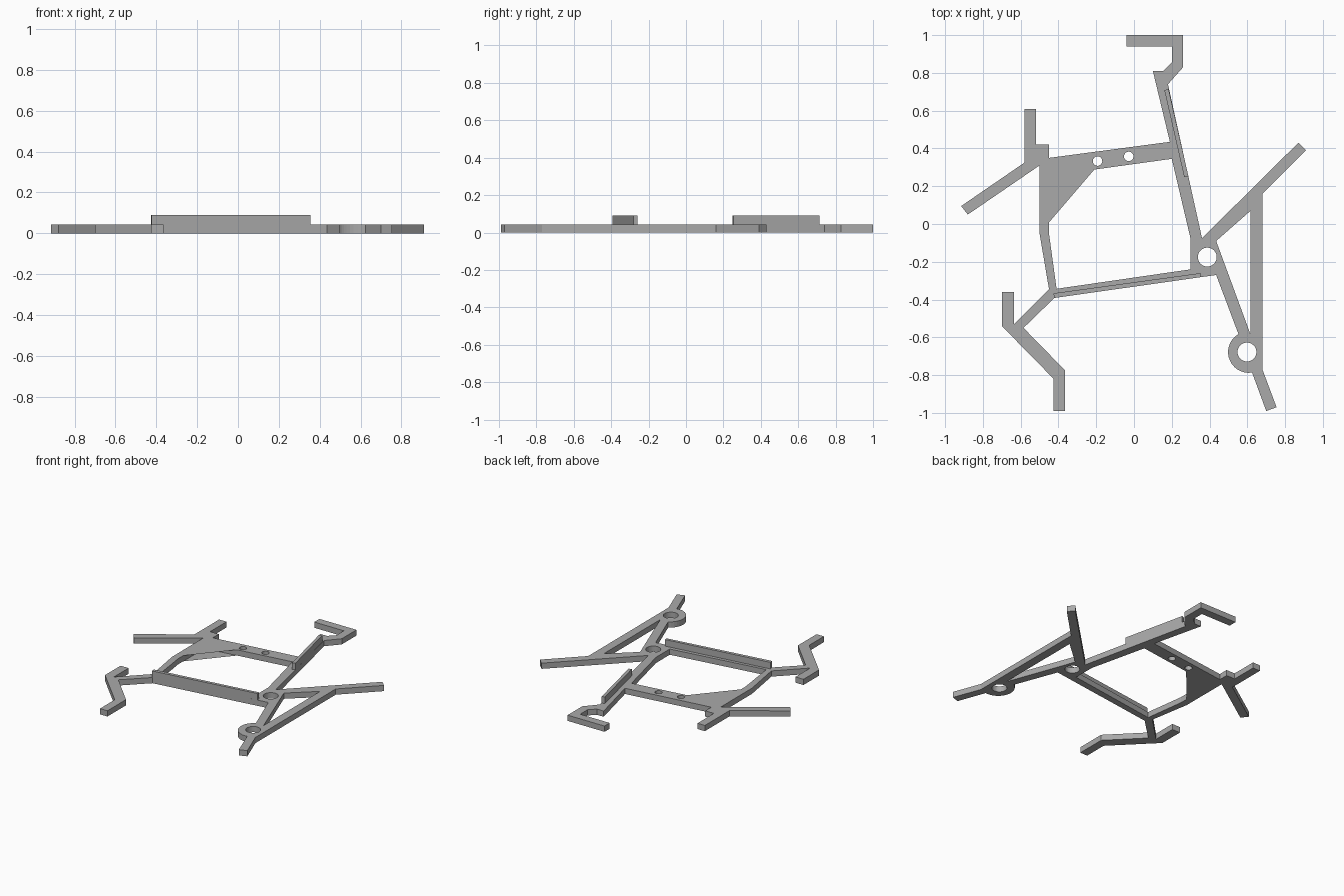
import bpy, bmesh
from math import cos, sin, radians

cube = bpy.data.objects.get("Cube")
if cube:
    bpy.data.objects.remove(cube, do_unlink=True)

gray = bpy.data.materials.new("plain gray")
gray.use_nodes = True
gray.diffuse_color = (0.4, 0.4, 0.4, 1)
gray.node_tree.nodes["Principled BSDF"].inputs["Base Color"].default_value = (0.4, 0.4, 0.4, 1)

PLATE, RIB = 0.042, 0.09


def arc(cx, cy, r, a0=0, a1=360, n=32):
    """Points along an arc; a full circle leaves out the repeated last point."""
    steps = n if a1 - a0 == 360 else n - 1
    return [(cx + r * cos(radians(a0 + (a1 - a0) * i / steps)),
             cy + r * sin(radians(a0 + (a1 - a0) * i / steps))) for i in range(n)]


def flat_part(name, loops, z0, z1):
    """Extrude an outline, with any inner loops as openings, from z0 to z1."""
    curve = bpy.data.curves.new(name, 'CURVE')
    curve.dimensions = '2D'
    curve.fill_mode = 'BOTH'
    curve.extrude = (z1 - z0) / 2
    for loop in loops:
        spline = curve.splines.new('POLY')
        spline.points.add(len(loop) - 1)
        for point, (x, y) in zip(spline.points, loop):
            point.co = (x, y, 0, 1)
        spline.use_cyclic_u = True
    temp = bpy.data.objects.new(name + " outline", curve)
    bpy.context.collection.objects.link(temp)
    bpy.context.view_layer.update()
    graph = bpy.context.evaluated_depsgraph_get()
    mesh = bpy.data.meshes.new_from_object(temp.evaluated_get(graph))
    bpy.data.objects.remove(temp, do_unlink=True)

    bm = bmesh.new()
    bm.from_mesh(mesh)
    bmesh.ops.remove_doubles(bm, verts=bm.verts, dist=0.0005)
    bmesh.ops.recalc_face_normals(bm, faces=bm.faces)
    bmesh.ops.translate(bm, verts=bm.verts, vec=(0, 0, (z0 + z1) / 2))
    for face in bm.faces:
        face.smooth = False
    bm.to_mesh(mesh)
    bm.free()
    mesh.materials.clear()
    mesh.materials.append(gray)
    obj = bpy.data.objects.new(name, mesh)
    bpy.context.collection.objects.link(obj)
    return obj


# Rear hook and rear crossbar edge
outline = [(0.18, 0.74), (0.26, 0.83), (0.26, 1), (-0.04, 1), (-0.04, 0.94), (0.2, 0.94),
           (0.2, 0.855), (0.155, 0.81), (0.1, 0.81), (0.19, 0.435), (-0.45, 0.35)]
# Right rear prongs
outline += [(-0.45, 0.42), (-0.52, 0.42), (-0.52, 0.61), (-0.58, 0.61), (-0.58, 0.325),
            (-0.915, 0.095), (-0.88, 0.05), (-0.5, 0.31), (-0.5, -0.05), (-0.45, -0.345)]
# Right front bent arm
outline += [(-0.635, -0.53), (-0.635, -0.36), (-0.7, -0.36), (-0.7, -0.54), (-0.425, -0.82),
            (-0.425, -0.99), (-0.365, -0.99), (-0.365, -0.775), (-0.585, -0.55), (-0.42, -0.39)]
# Front crossbar, ring boss and left braced arm
outline += [(0.435, -0.27)] + arc(0.608, -0.678, 0.11, 120, 279, 16)
outline += [(0.7, -0.99), (0.755, -0.97), (0.68, -0.77), (0.68, 0.16), (0.91, 0.39),
            (0.87, 0.43), (0.36, -0.075)]

# Openings between the bars
window = [(0.2, 0.345), (0.3, -0.08), (0.3, -0.24), (-0.41, -0.343), (-0.45, -0.05), (-0.45, 0.255)]
brace_gap = [(0.435, -0.09), (0.617, 0.07), (0.617, -0.585)]

# Round holes
holes = [arc(0.388, -0.175, 0.05), arc(0.598, -0.678, 0.05),
         arc(-0.193, 0.333, 0.025), arc(-0.028, 0.358, 0.025)]

flat_part("frame_plate", [outline, window, brace_gap] + holes, 0, PLATE)

# Raised stiffening ribs
flat_part("front_rib", [[(-0.423, -0.392), (0.355, -0.281), (0.352, -0.26), (-0.426, -0.367)]], PLATE, RIB)
flat_part("side_rib", [[(0.183, 0.715), (0.288, 0.253), (0.266, 0.248), (0.161, 0.708)]], PLATE, RIB)
